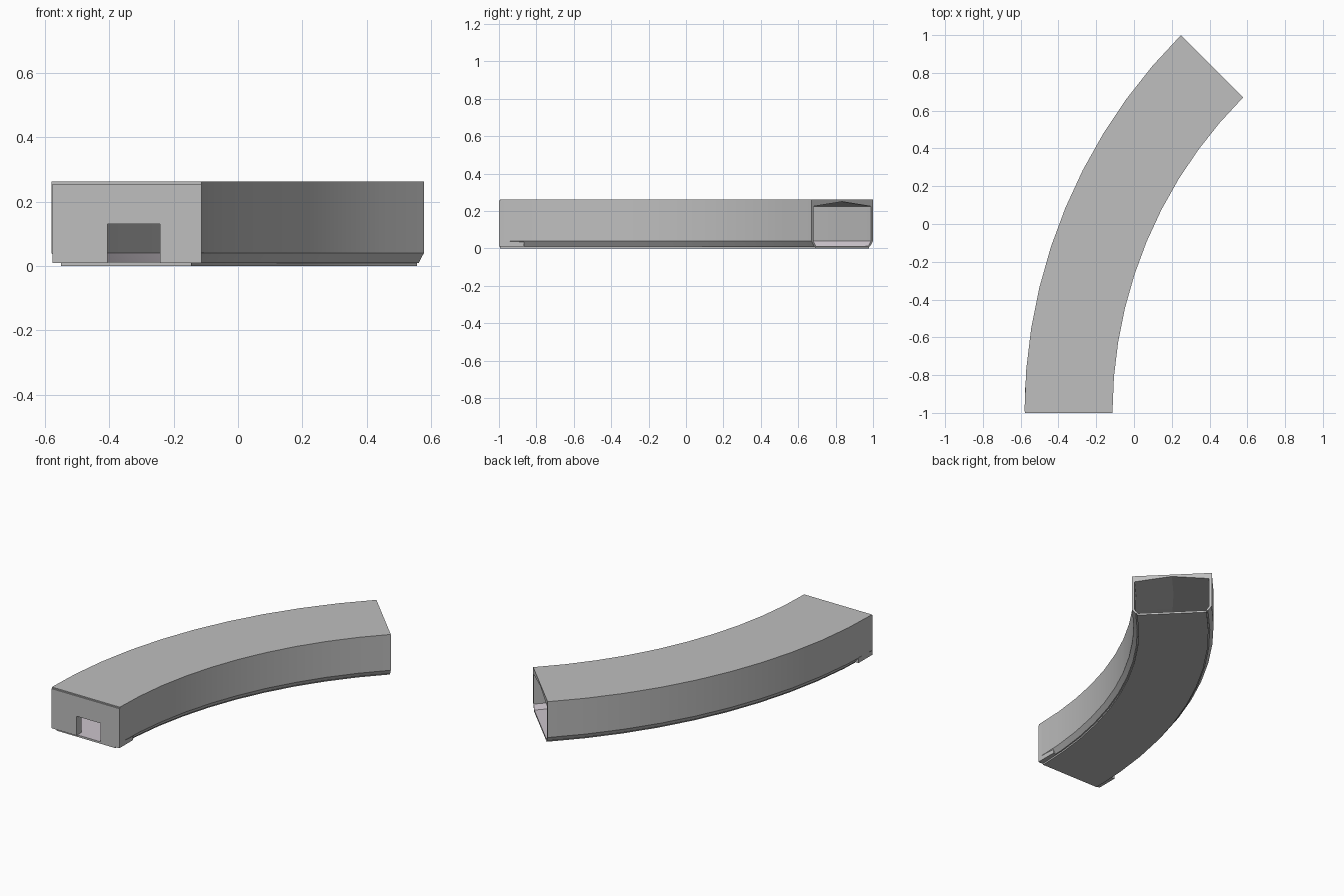
import bpy, bmesh, math

if "Cube" in bpy.data.objects:
    bpy.data.objects.remove(bpy.data.objects["Cube"])


def material(name, rgb):
    m = bpy.data.materials.new(name)
    m.use_nodes = True
    m.diffuse_color = (*rgb, 1)
    m.node_tree.nodes["Principled BSDF"].inputs["Base Color"].default_value = (*rgb, 1)
    return m


GREY = material("concrete grey", (0.52, 0.52, 0.52))
PALE = material("pale floor", (0.60, 0.55, 0.60))

# Bend: centre on the front line, outer radius, corridor width
CX, CY, R, W = 2.248, -1.0, 2.828, 0.466
START, END, STEPS = 0.0025, math.radians(45), 10


def mirrored(half):
    """Close a half profile whose first point lies on the centre line."""
    return half + [(W - u, z) for u, z in reversed(half[1:])]


def finish(bm, name, mats):
    bmesh.ops.recalc_face_normals(bm, faces=bm.faces)
    me = bpy.data.meshes.new(name)
    bm.to_mesh(me)
    bm.free()
    for m in mats:
        me.materials.append(m)
    ob = bpy.data.objects.new(name, me)
    bpy.context.collection.objects.link(ob)
    bpy.ops.object.select_all(action='DESELECT')
    ob.select_set(True)
    bpy.context.view_layer.objects.active = ob
    bpy.ops.object.shade_smooth_by_angle(angle=math.radians(8))
    return ob


def sweep(bm, profile):
    """Carry a closed (across, height) profile round the bend."""
    rings = []
    for i in range(STEPS + 1):
        a = START + (END - START) * i / STEPS
        rings.append([bm.verts.new((CX - (R - u) * math.cos(a),
                                    CY + (R - u) * math.sin(a), z)) for u, z in profile])
    n = len(profile)
    sides = [[bm.faces.new((p[k], p[(k + 1) % n], q[(k + 1) % n], q[k])) for k in range(n)]
             for p, q in zip(rings, rings[1:])]
    return rings, sides


def box(name, x0, x1, y0, y1, z0, z1):
    bm = bmesh.new()
    bmesh.ops.create_cube(bm, size=1)
    for v in bm.verts:
        v.co = ((x0 + x1) / 2 + v.co.x * (x1 - x0),
                (y0 + y1) / 2 + v.co.y * (y1 - y0),
                (z0 + z1) / 2 + v.co.z * (z1 - z0))
    return finish(bm, name, [GREY])


# Hollow corridor shell with chamfered foot and gabled ceiling
outer = mirrored([(W / 2, 0.262), (0, 0.262), (0, 0.04), (0.022, 0.01)])
inner = mirrored([(W / 2, 0.25), (0.015, 0.225), (0.015, 0.04), (0.035, 0.012)])
bm = bmesh.new()
out_rings, _ = sweep(bm, outer)
in_rings, in_sides = sweep(bm, inner)
for side in in_sides:
    for face in side[2:5]:          # floor and its sloped edges
        face.material_index = 1
n = len(outer)
for e in (0, -1):                   # end rims join the two skins
    p, q = out_rings[e], in_rings[e]
    for k in range(n):
        bm.faces.new((p[k], p[(k + 1) % n], q[(k + 1) % n], q[k]))
finish(bm, "corridor_shell", [GREY, PALE])

# Base plate under the corridor
bm = bmesh.new()
rings, _ = sweep(bm, [(0.03, 0.0), (W - 0.03, 0.0), (W - 0.03, 0.0105), (0.03, 0.0105)])
bm.faces.new(rings[0])
bm.faces.new(rings[-1])
finish(bm, "base_plate", [GREY])

# Front wall with doorway
X0, X1, D0, D1 = -0.577, -0.113, -0.405, -0.243
bm = bmesh.new()
outline = [(X0, 0.01), (D0, 0.01), (D0, 0.13), (D1, 0.13),
           (D1, 0.01), (X1, 0.01), (X1, 0.255), (X0, 0.255)]
face = bm.faces.new([bm.verts.new((x, -1.0, z)) for x, z in outline])
new = bmesh.ops.extrude_face_region(bm, geom=[face])["geom"]
bmesh.ops.translate(bm, vec=(0, 0.045, 0),
                    verts=[v for v in new if isinstance(v, bmesh.types.BMVert)])
finish(bm, "front_wall", [GREY])

# Square skirts beside the chamfer near the front
box("left_skirt", X1 - 0.035, X1, -0.998, -0.865, 0.01, 0.042)
box("right_skirt", X0, X0 + 0.035, -0.998, -0.865, 0.01, 0.042)
